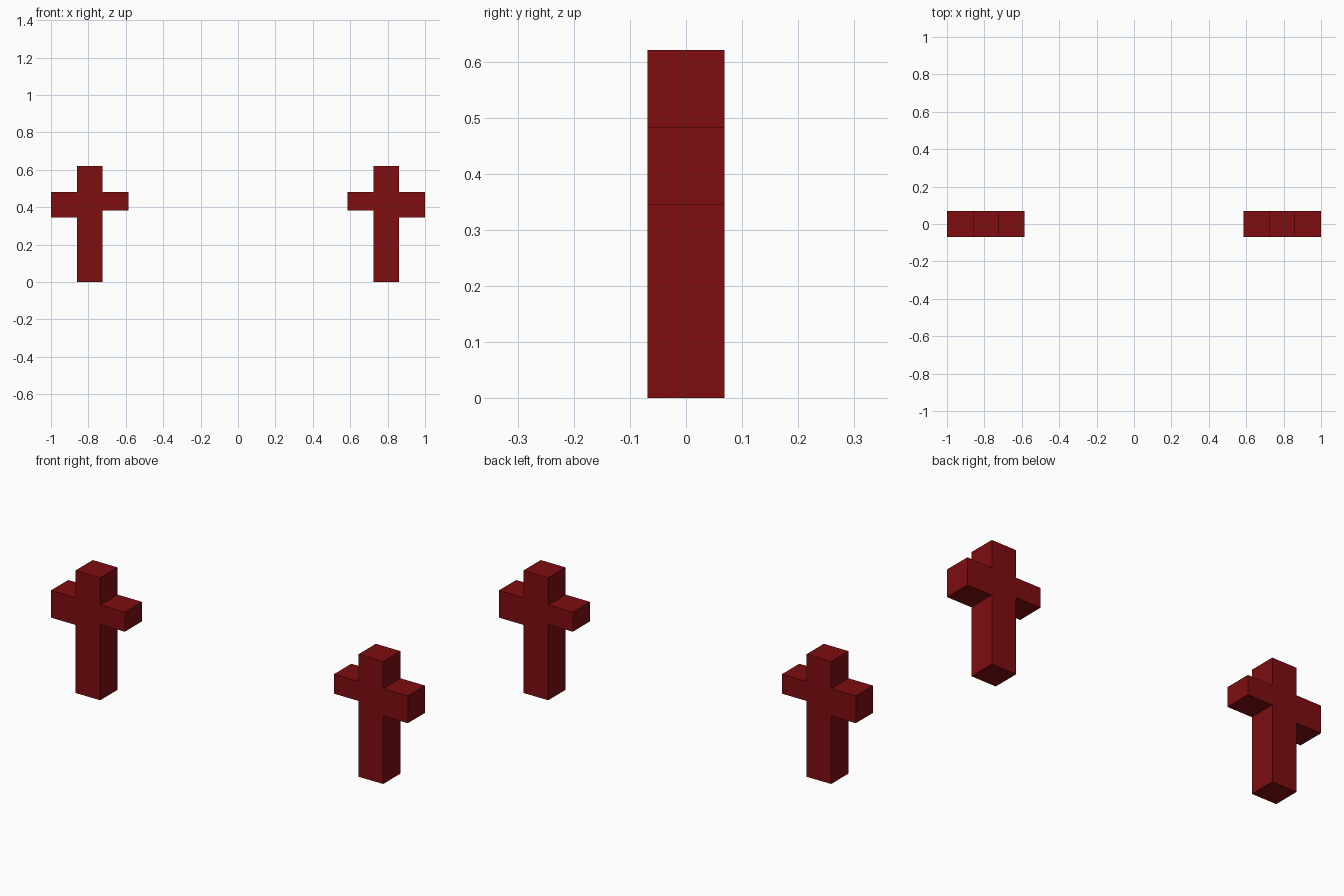
import bpy, bmesh

if "Cube" in bpy.data.objects:
    bpy.data.objects.remove(bpy.data.objects["Cube"])

U = 2 / 14.5           # beam thickness
H = U / 2              # half thickness
POST_X = 1 - 1.5 * U   # post centre
ARM_TOP, HEIGHT = 3.5 * U, 4.5 * U
OUTER_Z, INNER_Z = 2.5 * U, 0.384

red = bpy.data.materials.new("dark_red")
red.diffuse_color = (0.21, 0.004, 0.005, 1)
red.use_nodes = True
red.node_tree.nodes["Principled BSDF"].inputs["Base Color"].default_value = red.diffuse_color


def cross(name, side):
    # Outline in x (positive = outward) and z, with a thinner inner arm
    outline = [(-H, 0), (H, 0), (H, OUTER_Z), (3 * H, OUTER_Z),
               (3 * H, ARM_TOP), (H, ARM_TOP), (H, HEIGHT), (-H, HEIGHT),
               (-H, ARM_TOP), (-3 * H, ARM_TOP), (-3 * H, INNER_Z), (-H, INNER_Z)]
    bm = bmesh.new()
    face = bm.faces.new([bm.verts.new((side * (POST_X + x), -H, z)) for x, z in outline])
    # Extrude through the depth
    ext = bmesh.ops.extrude_face_region(bm, geom=[face], use_keep_orig=True)
    verts = [g for g in ext["geom"] if isinstance(g, bmesh.types.BMVert)]
    bmesh.ops.translate(bm, verts=verts, vec=(0, 2 * H, 0))
    bmesh.ops.recalc_face_normals(bm, faces=bm.faces[:])
    mesh = bpy.data.meshes.new(name)
    bm.to_mesh(mesh)
    bm.free()
    mesh.materials.append(red)
    bpy.context.collection.objects.link(bpy.data.objects.new(name, mesh))


# Mirrored pair
cross("left_cross", -1)
cross("right_cross", 1)
